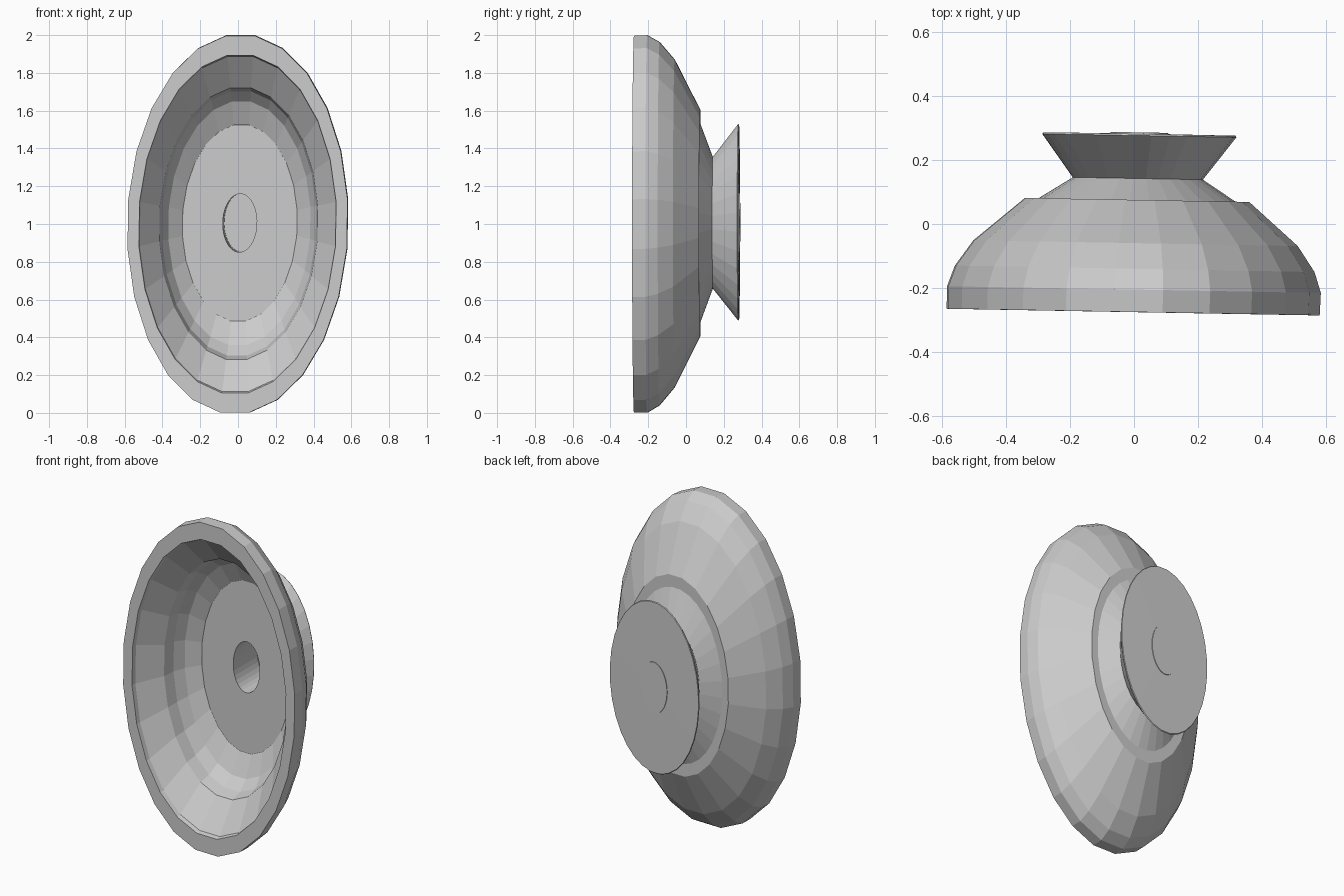
import bpy, bmesh
from math import sin, cos, tau

if "Cube" in bpy.data.objects:
    bpy.data.objects.remove(bpy.data.objects["Cube"])

ASPECT = 0.582  # width of the oval relative to its height


def place(x, y, z):
    # slight skew of the whole piece
    return (x + 0.035 * y + 0.015 * z + 0.007,
            y - 0.018 * x,
            1.004 + z + 0.018 * y)


def lathe(name, profile, sides):
    """Revolve (radius, y) points about the y axis into an oval solid."""
    bm = bmesh.new()
    rings = []
    for r, y in profile:
        if r == 0:
            rings.append([bm.verts.new(place(0, y, 0))] * sides)
        else:
            rings.append([bm.verts.new(place(r * ASPECT * sin(tau * (i + 0.5) / sides), y,
                                             r * cos(tau * (i + 0.5) / sides)))
                          for i in range(sides)])
    for a, b in zip(rings, rings[1:]):
        for i in range(sides):
            j = (i + 1) % sides
            bm.faces.new(list(dict.fromkeys((a[i], a[j], b[j], b[i]))))
    bmesh.ops.recalc_face_normals(bm, faces=bm.faces)
    mesh = bpy.data.meshes.new(name)
    bm.to_mesh(mesh)
    bm.free()
    obj = bpy.data.objects.new(name, mesh)
    bpy.context.collection.objects.link(obj)
    return obj


# Hollow faceted bowl: outside, rim, then stepped inside
bowl = [(0.52, 0.075), (0.605, 0.075), (0.735, 0.01), (0.875, -0.06),
        (0.97, -0.14), (1.008, -0.205), (1.006, -0.275),
        (0.902, -0.275), (0.895, -0.25), (0.725, -0.12),
        (0.705, -0.05), (0.65, 0.01), (0.525, 0.067), (0.52, 0.075)]
lathe("bowl", bowl, 24)

# Waisted foot with a blind socket in its front face
foot = [(0, 0.284), (0.155, 0.284), (0.155, 0.068), (0.53, 0.068),
        (0.53, 0.075), (0.35, 0.142), (0.522, 0.276), (0.518, 0.281),
        (0.155, 0.282), (0.155, 0.286), (0, 0.286)]
lathe("foot", foot, 32)
